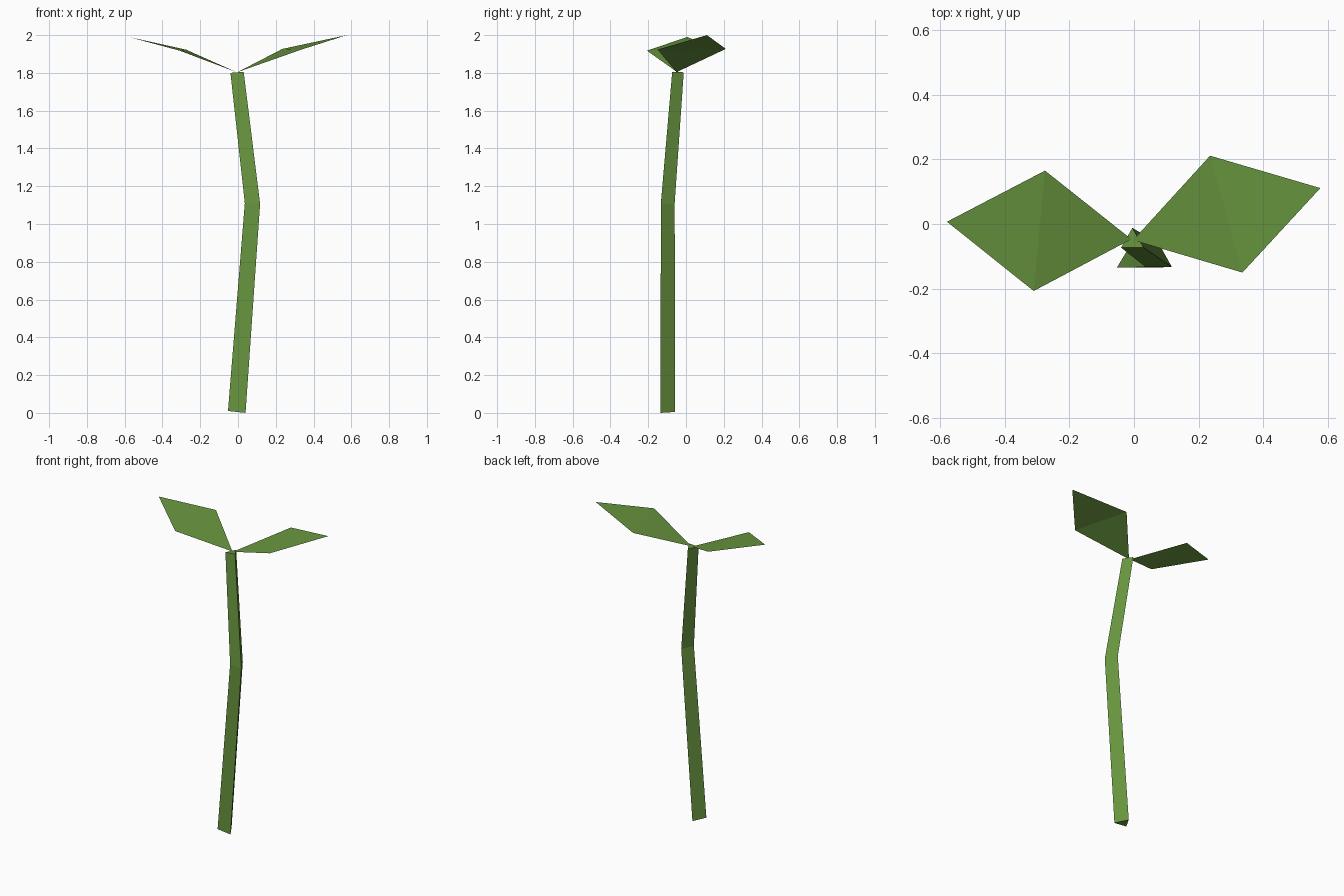
import bpy
import bmesh

if "Cube" in bpy.data.objects:
    bpy.data.objects.remove(bpy.data.objects["Cube"])

green = bpy.data.materials.new("leaf green")
green.diffuse_color = (0.14, 0.305, 0.05, 1)
green.use_nodes = True
green.node_tree.nodes["Principled BSDF"].inputs["Base Color"].default_value = green.diffuse_color


def make_object(name, bm):
    mesh = bpy.data.meshes.new(name)
    bm.to_mesh(mesh)
    bm.free()
    mesh.materials.append(green)
    bpy.context.collection.objects.link(bpy.data.objects.new(name, mesh))


# Stem: three-sided tube, flat side to the front, bent once
# ring: left x, right x, front y, back y, left z, right z
rings = [
    (-0.053, 0.04, -0.135, -0.057, 0.01, 0.0),
    (0.036, 0.117, -0.133, -0.06, 1.11, 1.107),
    (-0.04, 0.03, -0.073, -0.012, 1.8, 1.806),
]
bm = bmesh.new()
loops = []
for xl, xr, yf, yb, zl, zr in rings:
    loops.append([bm.verts.new(p) for p in (
        (xl, yf, zl), (xr, yf, zr), ((xl + xr) / 2, yb, (zl + zr) / 2))])
for low, high in zip(loops, loops[1:]):
    for i in range(3):
        j = (i + 1) % 3
        bm.faces.new((low[i], low[j], high[j], high[i]))
bm.faces.new(loops[0][::-1])
bm.faces.new(loops[-1])
bmesh.ops.recalc_face_normals(bm, faces=bm.faces)
make_object("stem", bm)


# Leaves: diamond sheets creased across the widest line
def leaf(name, base, side_a, side_b, tip):
    bm = bmesh.new()
    b, s, t, e = [bm.verts.new(p) for p in (base, side_a, side_b, tip)]
    for face in (bm.faces.new((b, s, t)), bm.faces.new((s, e, t))):
        face.normal_update()
        if face.normal.z < 0:
            face.normal_flip()
    make_object(name, bm)


leaf("left_leaf", (-0.008, -0.047, 1.804), (-0.31, -0.207, 1.918),
     (-0.275, 0.165, 1.923), (-0.578, 0.007, 1.99))
leaf("right_leaf", (-0.003, -0.05, 1.804), (0.335, -0.15, 1.923),
     (0.235, 0.211, 1.927), (0.576, 0.111, 2.0))
